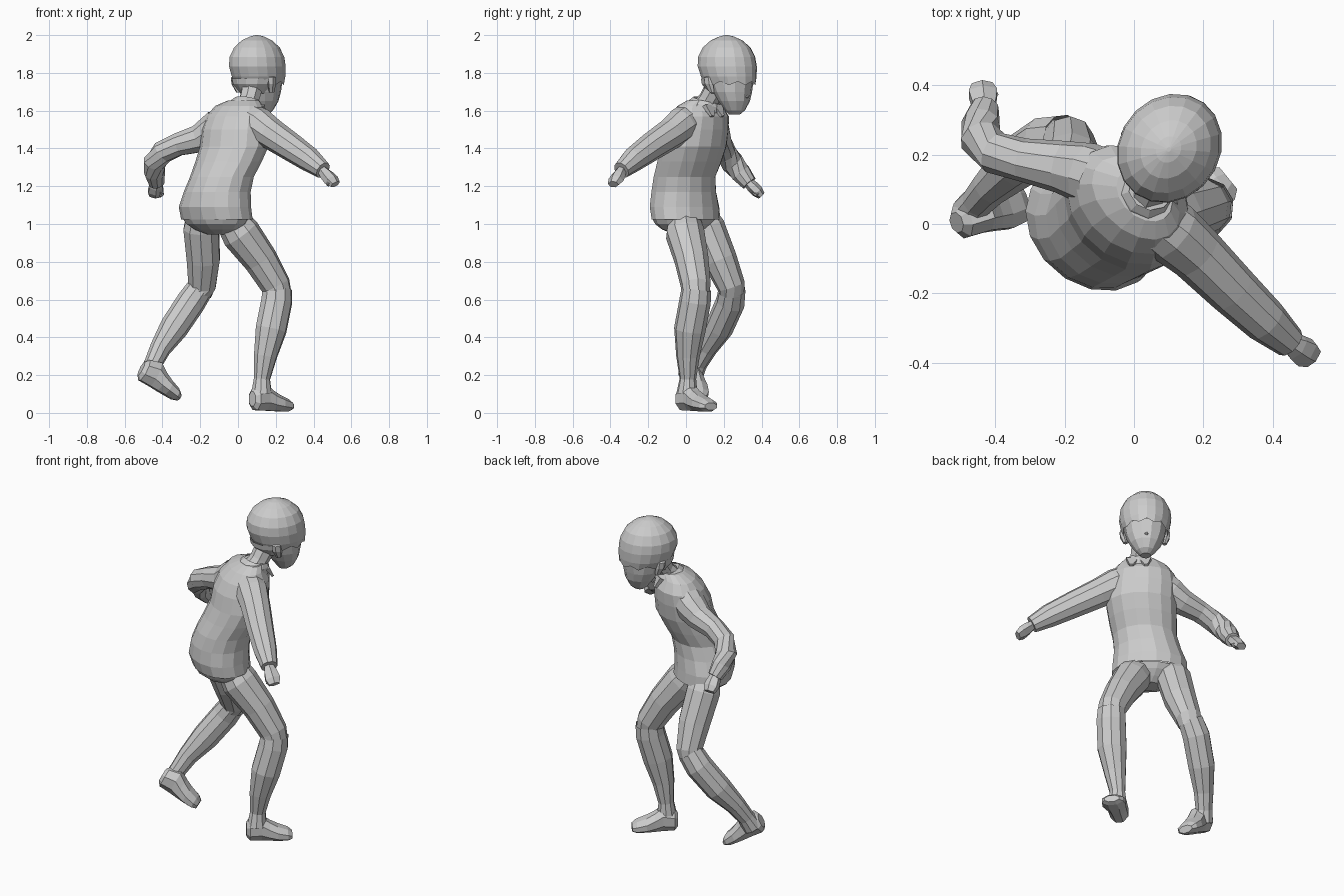
import bpy, bmesh
from math import cos, sin, pi
from mathutils import Vector

UP = Vector((0, 0, 1))
R = Vector((0.75, -0.66, 0)).normalized()    # figure's right
HR = Vector((0.80, -0.60, 0)).normalized()   # head's right
HF = UP.cross(HR)                            # head's forward


def loft(name, rings, side, n=8, axis=None, zig=0.0, caps="both"):
    """Skin of elliptical rings: (centre, half width along side, half depth)."""
    bm = bmesh.new()
    pts = [Vector(r[0]) for r in rings]
    loops = []
    for i, (c, a, b) in enumerate(rings):
        t = axis or (pts[min(i + 1, len(pts) - 1)] - pts[max(i - 1, 0)])
        t = Vector(t).normalized()
        s = (side - t * side.dot(t)).normalized()
        u = t.cross(s)
        k = 0.5 * (1 + 1 / cos(pi / n))
        loop = []
        for j in range(n):
            ang = 2 * pi * (j + 0.5) / n
            p = pts[i] + s * (a * k * cos(ang)) + u * (b * k * sin(ang))
            if zig and i == 0:
                p.z += zig * (-1) ** j
            loop.append(bm.verts.new(p))
        loops.append(loop)
    for p, q in zip(loops, loops[1:]):
        for j in range(n):
            bm.faces.new((p[j], p[(j + 1) % n], q[(j + 1) % n], q[j]))
    if caps in ("both", "start"):
        bm.faces.new(loops[0])
    if caps in ("both", "end"):
        bm.faces.new(loops[-1])
    bmesh.ops.recalc_face_normals(bm, faces=bm.faces)
    me = bpy.data.meshes.new(name)
    bm.to_mesh(me)
    bm.free()
    ob = bpy.data.objects.new(name, me)
    bpy.context.collection.objects.link(ob)
    return ob


def limb(name, pts, side, n=8, caps="none"):
    return loft(name, [(p[:3], p[3], p[3]) for p in pts], side, n, caps=caps)


# Jacket body, hem to shoulders
loft("jacket", [
    ((-0.112, 0.0, 1.025), .208, .157), ((-0.122, -0.008, 1.09), .207, .164),
    ((-0.11, -0.012, 1.17), .187, .16), ((-0.085, -0.008, 1.25), .178, .153),
    ((-0.05, 0.018, 1.33), .188, .155), ((-0.02, 0.04, 1.41), .195, .157),
    ((-0.015, 0.055, 1.50), .193, .152), ((-0.005, 0.07, 1.57), .18, .135),
    ((0.005, 0.075, 1.625), .145, .095), ((0.03, 0.085, 1.655), .09, .065)],
    R, 16, UP, caps="end")

# Seat of the trousers below the hem
loft("trouser_seat", [
    ((-0.118, -0.006, 1.03), .195, .148), ((-0.116, -0.01, 1.0), .175, .13),
    ((-0.11, -0.01, 0.97), .135, .095), ((-0.10, 0.0, 0.945), .07, .05)],
    R, 12, UP)

# Arms with sleeves
limb("left_sleeve", [
    (-0.10, 0.13, 1.52, .09), (-0.14, 0.147, 1.49, .087),
    (-0.21, 0.165, 1.45, .074), (-0.32, 0.185, 1.42, .061),
    (-0.40, 0.205, 1.38, .06), (-0.442, 0.245, 1.325, .06),
    (-0.442, 0.29, 1.27, .054), (-0.43, 0.335, 1.215, .041)], UP, 10, "end")
limb("right_sleeve", [
    (0.07, 0.005, 1.545, .088), (0.11, -0.025, 1.525, .09),
    (0.18, -0.085, 1.475, .081), (0.285, -0.19, 1.405, .073),
    (0.38, -0.28, 1.34, .064), (0.45, -0.342, 1.285, .046)], UP, 10, "end")


def hand(name, wrist, tip, side, thumb):
    w, t, s = Vector(wrist), Vector(tip), Vector(side).normalized()
    loft(name, [(w, .026, .024), (w.lerp(t, .35), .038, .03),
                (w.lerp(t, .7), .044, .03), (t, .032, .02)], s, 6)
    a = w.lerp(t, .3)
    loft(name + "_thumb", [(a, .02, .018), (a + Vector(thumb), .012, .012)],
         UP.cross(s), 5)


hand("left_hand", (-0.43, 0.325, 1.225), (-0.438, 0.4, 1.15), (1, 0, 0),
     (0.03, 0.03, -0.05))
hand("right_hand", (0.445, -0.34, 1.285), (0.515, -0.385, 1.21), (.7, .7, 0.1),
     (0.015, -0.045, -0.055))

# Legs: thighs and lower legs overlap at a knee seam
limb("left_thigh", [(-0.19, 0.085, 1.03, .085), (-0.195, 0.11, 0.98, .095),
                    (-0.183, 0.18, 0.81, .089), (-0.19, 0.24, 0.67, .073),
                    (-0.205, 0.24, 0.635, .066)], R, 10)
limb("left_lower_leg", [(-0.20, 0.245, 0.66, .07), (-0.25, 0.235, 0.585, .076),
                        (-0.34, 0.175, 0.45, .074), (-0.412, 0.108, 0.34, .055),
                        (-0.45, 0.065, 0.26, .047), (-0.47, 0.035, 0.2, .055)], R, 10)
limb("right_thigh", [(-0.035, -0.01, 1.02, .085), (0.015, -0.005, 0.95, .102),
                     (0.12, 0.03, 0.81, .089), (0.20, 0.052, 0.675, .078),
                     (0.21, 0.05, 0.63, .073)], R, 10)
limb("right_lower_leg", [(0.208, 0.055, 0.655, .077), (0.205, 0.048, 0.59, .082),
                         (0.175, 0.02, 0.44, .082), (0.145, 0.01, 0.30, .061),
                         (0.127, 0.01, 0.18, .043), (0.125, 0.005, 0.10, .055)], R, 10)


# Feet, each ring: distance along, centre height, half width, half height
def foot(name, base, d):
    base, d = Vector(base), Vector(d).normalized()
    side = d.cross(UP).normalized()
    up = side.cross(d)
    prof = [(-.064, .07, .03, .04), (-.045, .07, .052, .062),
            (.02, .078, .054, .072), (.065, .06, .06, .056),
            (.11, .047, .068, .044), (.165, .036, .062, .034),
            (.19, .03, .042, .02)]
    loft(name, [(base + d * t + up * h, a, b) for t, h, a, b in prof], side, 8, d)


foot("left_foot", (-0.488, 0.012, 0.143), (0.86, 0.28, -0.46))
foot("right_foot", (0.125, 0.012, 0.004), (0.77, 0.63, 0))

# Neck and collar
limb("neck", [(0.045, 0.095, 1.62, .058), (0.06, 0.12, 1.66, .052),
              (0.075, 0.155, 1.72, .056)], R)
loft("collar", [((0.035, 0.09, 1.61), .105, .09), ((0.045, 0.1, 1.64), .085, .08),
                ((0.05, 0.105, 1.66), .066, .064)], R, 10, (0.15, 0.2, 0.97), caps="none")
for s, label in ((-1, "left"), (1, "right")):
    c = Vector((0.085, 0.142, 1.625)) + R * s * 0.035
    loft(label + "_collar_point", [(c, .04, .014),
         (c + Vector((0.02, 0.024, -0.055)) + R * s * .006, .012, .008)], R, 4)

# Head: rings given as (forward offset, height, half width, half depth)
C = Vector((0.10, 0.215, 0))


def head_part(name, prof, n, zig=0.0, caps="both"):
    loft(name, [(C + HF * o + UP * z, a, b) for o, z, a, b in prof],
         HR, n, UP, zig, caps)


head_part("hair", [(.025, 1.745, .122, .14), (.015, 1.78, .136, .153),
                   (.004, 1.835, .144, .163), (0, 1.885, .139, .157),
                   (0, 1.935, .115, .131), (0, 1.972, .076, .088),
                   (0, 1.993, .034, .04), (0, 2.0, .006, .007)], 18, .01, "end")
head_part("hair_nape", [(-.03, 1.69, .07, .065), (-.025, 1.74, .11, .11),
                        (-.015, 1.77, .12, .125)], 12, 0, "start")
head_part("face", [(.052, 1.58, .028, .03), (.056, 1.602, .052, .052),
                   (.05, 1.65, .084, .082), (.04, 1.70, .105, .10),
                   (.028, 1.76, .115, .122)], 12, 0, "start")
n0 = C + HF * .12
loft("nose", [(n0 + UP * 1.70, .006, .006), (n0 + HF * .008 + UP * 1.672, .013, .013),
              (n0 + UP * 1.662, .01, .008)], HR, 5, UP)
for s, label in ((-1, "left"), (1, "right")):
    e = C + HR * s * .108 - HF * .015
    loft(label + "_ear", [(e + UP * 1.695, .012, .014),
                          (e + HR * s * .012 - HF * .012 + UP * 1.74, .018, .026),
                          (e + HR * s * .014 - HF * .016 + UP * 1.775, .018, .026),
                          (e + UP * 1.79, .008, .01)], HR, 6, UP)
